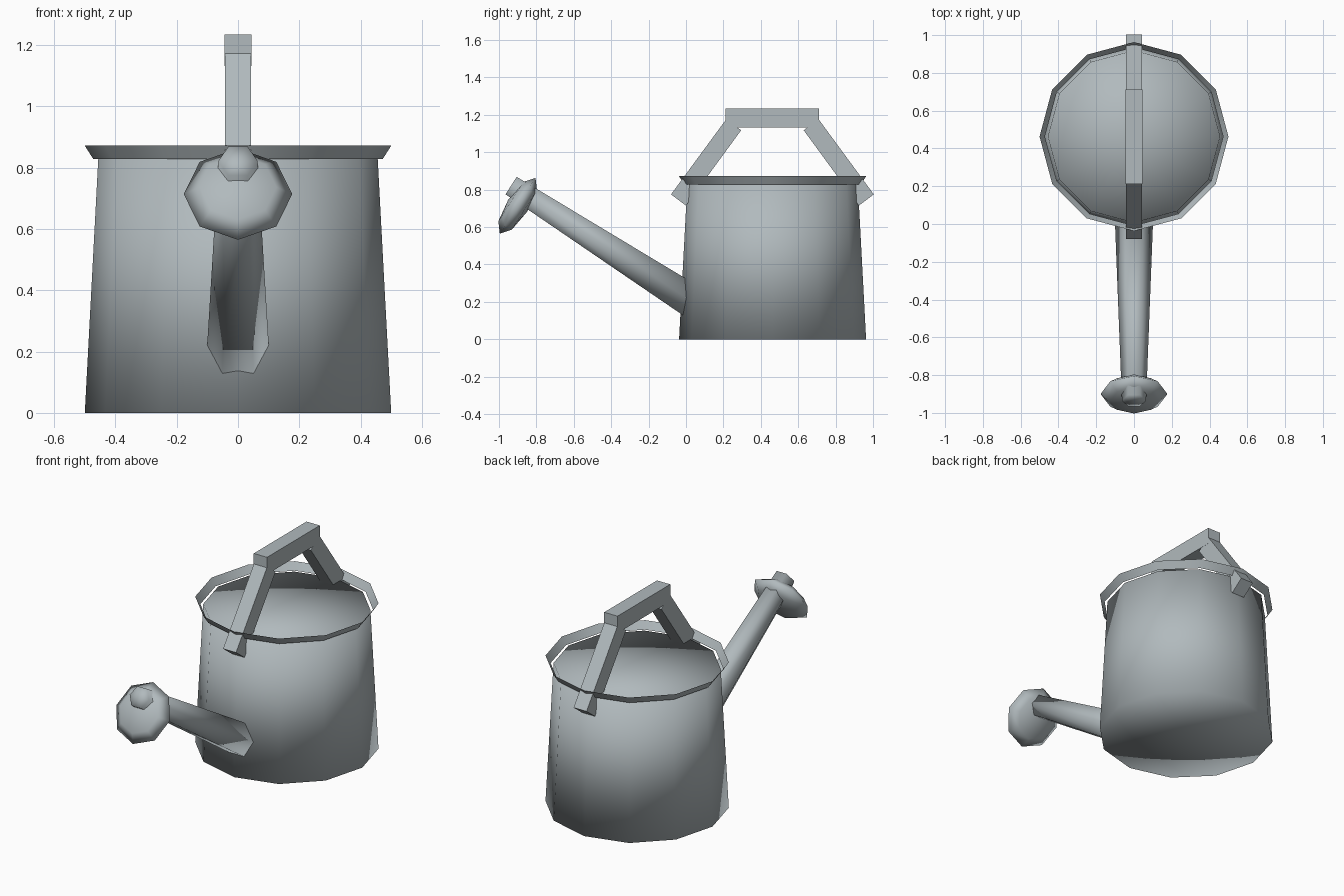
import bpy
import bmesh
from math import cos, sin, pi
from mathutils import Vector

if "Cube" in bpy.data.objects:
    bpy.data.objects.remove(bpy.data.objects["Cube"])

# Single metal colour
metal = bpy.data.materials.new("grey_metal")
colour = (0.44, 0.49, 0.51, 1)
metal.diffuse_color = colour
metal.use_nodes = True
bsdf = next(n for n in metal.node_tree.nodes if n.type == 'BSDF_PRINCIPLED')
bsdf.inputs["Base Color"].default_value = colour


def finish(bm, name, smooth, closed=True):
    if closed:
        bmesh.ops.recalc_face_normals(bm, faces=bm.faces)
    for f in bm.faces:
        f.smooth = smooth
    mesh = bpy.data.meshes.new(name)
    bm.to_mesh(mesh)
    bm.free()
    mesh.materials.append(metal)
    obj = bpy.data.objects.new(name, mesh)
    bpy.context.collection.objects.link(obj)
    return obj


def lathe(name, profile, sides, origin, axis=(0, 0, 1), closed=True):
    """Spin (radius, height) points about an axis; radius 0 makes a pole."""
    bm = bmesh.new()
    turn = Vector((0, 0, 1)).rotation_difference(Vector(axis))
    rings = []
    for r, h in profile:
        count = sides if r else 1
        rings.append([bm.verts.new(turn @ Vector((r * cos(2 * pi * i / sides),
                                                  r * sin(2 * pi * i / sides), h))
                                   + Vector(origin)) for i in range(count)])
    for a, b in zip(rings, rings[1:]):
        for i in range(sides):
            j = (i + 1) % sides
            corners = [a[i % len(a)], a[j % len(a)], b[j % len(b)], b[i % len(b)]]
            bm.faces.new(list(dict.fromkeys(corners)))
    return finish(bm, name, True, closed)


def bar(name, outline, half_width):
    """Extrude a (y, z) outline across x."""
    bm = bmesh.new()
    face = bm.faces.new([bm.verts.new((-half_width, y, z)) for y, z in outline])
    new = bmesh.ops.extrude_face_region(bm, geom=[face])["geom"]
    bmesh.ops.translate(bm, vec=(2 * half_width, 0, 0),
                        verts=[v for v in new if isinstance(v, bmesh.types.BMVert)])
    return finish(bm, name, False)


# Tapered body with closed top, and a loose flared rim
mid_y = 0.463
lathe("body", [(0, 0), (0.5, 0), (0.456, 0.83), (0, 0.83)], 12, (0, mid_y, 0))
lathe("rim", [(0.472, 0.828), (0.5, 0.872)], 12, (0, mid_y, 0), closed=False)

# Six-sided spout passing through the sprinkler head
base, tip = Vector((0, 0.04, 0.197)), Vector((0, -0.935, 0.822))
axis = (tip - base).normalized()
length = (tip - base).length
lathe("spout", [(0, 0), (0.102, 0), (0.064, length), (0, length)], 6, base, axis)

# Flattened sphere as the sprinkler head
head = [(0.177 * sin(pi * k / 4) if 0 < k < 4 else 0, -0.06 * cos(pi * k / 4))
        for k in range(5)]
lathe("sprinkler_head", head, 8, (0, -0.9, 0.714), axis)

# Handle: a grip and two mirrored sloping legs
bar("handle_grip", [(0.212, 1.133), (0.712, 1.133), (0.712, 1.235), (0.212, 1.235)], 0.044)
leg = [(-0.08, 0.775), (0.0, 0.715), (0.295, 1.118), (0.214, 1.175)]
bar("front_handle_leg", leg, 0.043)
bar("back_handle_leg", [(2 * 0.462 - y, z) for y, z in leg], 0.043)
